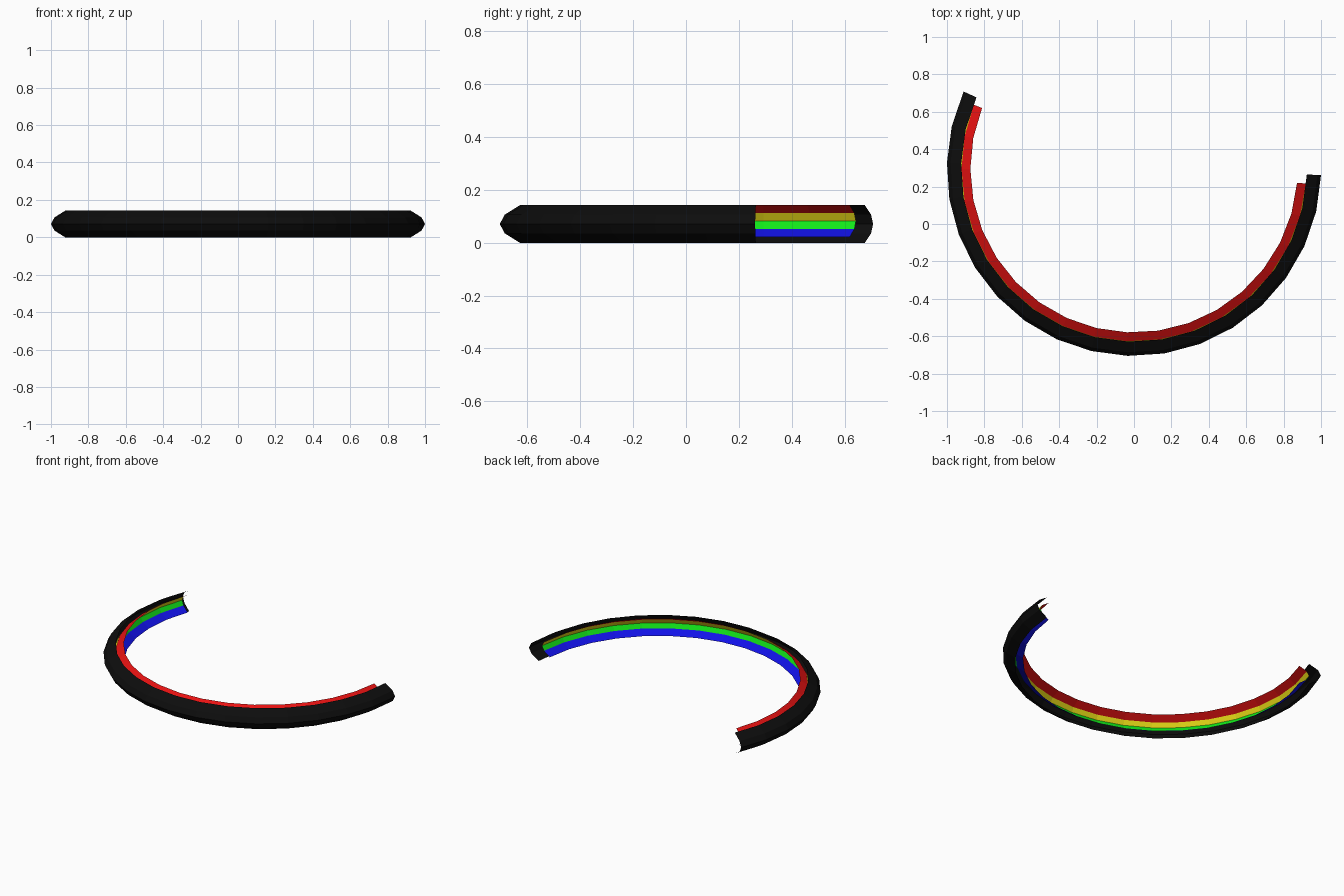
import bpy, bmesh
from math import radians, cos, sin
from mathutils import Vector

cube = bpy.data.objects.get("Cube")
if cube:
    bpy.data.objects.remove(cube)

CENTRE = Vector((0, 0.295, 0))


def material(name, colour):
    m = bpy.data.materials.new(name)
    m.use_nodes = True
    m.diffuse_color = (*colour, 1)
    m.node_tree.nodes["Principled BSDF"].inputs["Base Color"].default_value = (*colour, 1)
    return m


def curved_band(name, tip_radius, depth, bottom, top, start, end, materials, outward):
    """Sweep a parabolic C profile, open to the inside, around the ring."""
    bm = bmesh.new()
    radial = Vector((cos(radians(start)), sin(radians(start)), 0))
    verts = []
    for i in range(5):
        t = i / 2 - 1
        z = bottom + (top - bottom) * i / 4
        verts.append(bm.verts.new(CENTRE + radial * (tip_radius - depth * t * t) + Vector((0, 0, z))))
    edges = [bm.edges.new(pair) for pair in zip(verts, verts[1:])]
    bmesh.ops.spin(bm, geom=verts + edges, cent=CENTRE, axis=(0, 0, 1),
                   angle=radians(end - start), steps=18)

    # Stripes follow height; all faces look to the chosen side
    bm.normal_update()
    for face in bm.faces:
        middle = face.calc_center_median()
        if len(materials) > 1:
            face.material_index = int((middle.z - bottom) / (top - bottom) * 4)
        away = middle - CENTRE
        away.z = 0
        if (face.normal.dot(away) > 0) != outward:
            face.normal_flip()

    mesh = bpy.data.meshes.new(name)
    bm.to_mesh(mesh)
    bm.free()
    for m in materials:
        mesh.materials.append(m)
    obj = bpy.data.objects.new(name, mesh)
    bpy.context.collection.objects.link(obj)
    return obj


black = material("black", (0.004, 0.004, 0.004))
blue = material("blue", (0.006, 0.006, 0.8))
green = material("green", (0.006, 0.8, 0.01))
yellow = material("yellow", (0.8, 0.7, 0.008))
red = material("red", (0.8, 0.006, 0.006))

# Dark outer shell
curved_band("outer_shell", 1.0005, 0.076, 0, 0.142, 155.6, 358.1, [black], True)
# Striped lining, slightly shorter at both ends
curved_band("striped_lining", 0.938, 0.063, 0.022, 0.142, 158.2, 355.1,
            [blue, green, yellow, red], False)
